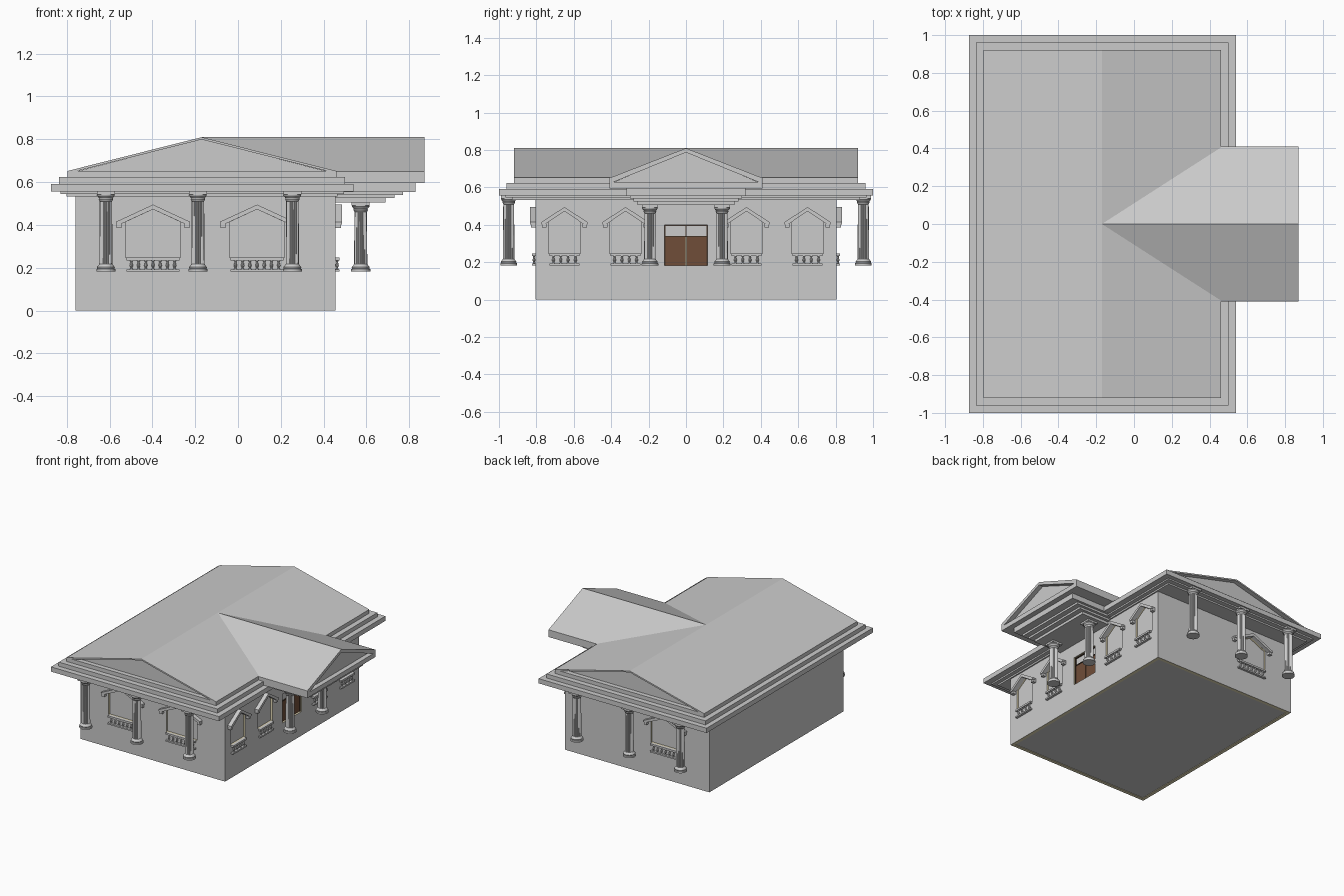
import bpy, bmesh, math
from mathutils import Matrix, Vector

if "Cube" in bpy.data.objects:
    bpy.data.objects.remove(bpy.data.objects["Cube"])


def material(name, rgb):
    m = bpy.data.materials.new(name)
    m.diffuse_color = (*rgb, 1)
    m.use_nodes = True
    m.node_tree.nodes["Principled BSDF"].inputs["Base Color"].default_value = m.diffuse_color
    return m


CREAM = material("cream_lining", (0.80, 0.72, 0.48))
BROWN = material("brown_wood", (0.16, 0.075, 0.04))
DARK = material("dark_frame", (0.06, 0.035, 0.02))


def box(bm, x0, x1, y0, y1, z0, z1):
    mat = Matrix.Translation(((x0 + x1) / 2, (y0 + y1) / 2, (z0 + z1) / 2))
    bmesh.ops.create_cube(bm, size=1, matrix=mat @ Matrix.Diagonal((x1 - x0, y1 - y0, z1 - z0, 1)))


def prism(bm, pts, axis, a, b):
    """Extrude a (horizontal, z) profile along x or y from a to b."""
    def place(p, d):
        return (d, p[0], p[1]) if axis == 'x' else (p[0], d, p[1])
    lo = [bm.verts.new(place(p, a)) for p in pts]
    hi = [bm.verts.new(place(p, b)) for p in pts]
    bm.faces.new(lo)
    bm.faces.new(hi[::-1])
    n = len(pts)
    for i in range(n):
        bm.faces.new((lo[i], lo[(i + 1) % n], hi[(i + 1) % n], hi[i]))


def lathe(bm, profile, segs, x, y, flutes=()):
    """Rings of (radius, z); rings listed in flutes get alternate vertices pulled in."""
    rings = []
    for k, (r, z) in enumerate(profile):
        ring = []
        for i in range(segs):
            q = r * (0.88 if k in flutes and i % 2 else 1)
            a = 2 * math.pi * i / segs
            ring.append(bm.verts.new((x + q * math.cos(a), y + q * math.sin(a), z)))
        rings.append(ring)
    for r0, r1 in zip(rings, rings[1:]):
        for i in range(segs):
            j = (i + 1) % segs
            bm.faces.new((r0[i], r0[j], r1[j], r1[i]))
    bm.faces.new(rings[0][::-1])
    bm.faces.new(rings[-1])


def finish(bm, name, mat=None, matrix=None, smooth=False):
    bmesh.ops.recalc_face_normals(bm, faces=bm.faces)
    if matrix:
        bm.transform(matrix)
    me = bpy.data.meshes.new(name)
    bm.to_mesh(me)
    bm.free()
    ob = bpy.data.objects.new(name, me)
    bpy.context.collection.objects.link(ob)
    if mat:
        me.materials.append(mat)
    if smooth:
        bpy.ops.object.select_all(action='DESELECT')
        ob.select_set(True)
        bpy.context.view_layer.objects.active = ob
        bpy.ops.object.shade_smooth_by_angle(angle=math.radians(30))
    return ob


X0, X1, Y = -0.76, 0.455, 0.805      # outer wall faces
T = 0.025                            # wall thickness
openings = bmesh.new()


# Windows: built facing -y, then turned onto their wall
def window(name, pos, turn, half, eave, count):
    M = Matrix.Translation(pos) @ Matrix.Rotation(turn, 4, 'Z')
    apex, z_eave, thick = 0.495, 0.415, 0.022
    slope = (apex - z_eave) / eave
    side = apex - thick - slope * half
    shape = [(-half, 0.248), (half, 0.248), (half, side), (0, apex - thick), (-half, side)]

    tmp = bmesh.new()
    prism(tmp, shape, 'y', -0.02, 0.06)
    tmp.transform(M)
    me = bpy.data.meshes.new("tmp")
    tmp.to_mesh(me)
    tmp.free()
    openings.from_mesh(me)
    bpy.data.meshes.remove(me)

    bm = bmesh.new()
    prism(bm, shape, 'y', 0.014, 0.02)
    finish(bm, name + "_pane", matrix=M)

    bm = bmesh.new()
    prism(bm, [(-eave, z_eave - 0.012), (-eave, z_eave), (0, apex), (eave, z_eave),
               (eave, z_eave - 0.012), (eave - 0.02, z_eave - 0.012), (0, apex - thick),
               (-eave + 0.02, z_eave - 0.012)], 'y', -0.03, 0.005)
    for s in (-1, 1):
        c = s * (eave - 0.014)
        box(bm, c - 0.012, c + 0.012, -0.025, 0.003, 0.385, z_eave - 0.01)
    finish(bm, name + "_hood", matrix=M)

    bm = bmesh.new()
    w = half - 0.005
    box(bm, -w, w, -0.018, 0.003, 0.234, 0.248)
    box(bm, -w, w, -0.018, 0.003, 0.182, 0.193)
    for i in range(count):
        c = (w - 0.022) * (2 * i / (count - 1) - 1)
        lathe(bm, [(0.007, 0.192), (0.004, 0.200), (0.008, 0.211), (0.004, 0.226),
                   (0.007, 0.235)], 8, c, -0.008)
    finish(bm, name + "_balustrade", matrix=M, smooth=True)


for i, x in enumerate((-0.397, 0.089)):
    window(f"front_window_{i}", (x, -Y, 0), 0, 0.128, 0.173, 7)
window("back_window", (-0.397, Y, 0), math.pi, 0.128, 0.173, 7)
for i, y in enumerate((-0.65, -0.323, 0.323, 0.65)):
    window(f"side_window_{i}", (X1, y, 0), math.pi / 2, 0.086, 0.123, 4)

# Walls: hollow shell with openings cut through
box(openings, X1 - 0.06, X1 + 0.02, -0.115, 0.115, 0.182, 0.40)
cut_openings = finish(openings, "opening_cutter")
bm = bmesh.new()
box(bm, X0 + T, X1 - T, -Y + T, Y - T, -0.1, 0.5)
cut_inside = finish(bm, "inside_cutter")
bm = bmesh.new()
box(bm, X0, X1, -Y, Y, 0, 0.54)
walls = finish(bm, "walls")
for c in (cut_inside, cut_openings):
    m = walls.modifiers.new("cut", 'BOOLEAN')
    m.operation, m.object, m.solver = 'DIFFERENCE', c, 'EXACT'
me = bpy.data.meshes.new_from_object(walls.evaluated_get(bpy.context.evaluated_depsgraph_get()))
walls.modifiers.clear()
walls.data = me
for c in (cut_inside, cut_openings):
    bpy.data.objects.remove(c)
# Cream on everything that is not the outer skin
me.materials.clear()
me.materials.append(material("wall_grey", (0.8, 0.8, 0.8)))
me.materials.append(CREAM)
for p in me.polygons:
    x, y, z = p.center
    outer = (abs(x - X0) < 1e-3 or abs(x - X1) < 1e-3 or abs(abs(y) - Y) < 1e-3 or z > 0.539)
    p.material_index = 0 if outer else 1

# Floor
bm = bmesh.new()
box(bm, X0 + T, X1 - T, -Y + T, Y - T, 0.004, 0.18)
finish(bm, "floor")

# Double door with glass transom
bm = bmesh.new()
for s in (-1, 1):
    box(bm, X1 - 0.024, X1 - 0.014, min(s * 0.002, s * 0.11), max(s * 0.002, s * 0.11), 0.182, 0.338)
finish(bm, "door_leaves", BROWN)
bm = bmesh.new()
box(bm, X1 - 0.022, X1 - 0.018, -0.11, 0.11, 0.338, 0.397)
finish(bm, "door_transom_glass")
bm = bmesh.new()
for y in (-0.112, 0.112):
    box(bm, X1 - 0.025, X1 - 0.01, y - 0.003, y + 0.003, 0.182, 0.40)
box(bm, X1 - 0.025, X1 - 0.01, -0.003, 0.003, 0.338, 0.40)
for z in (0.338, 0.397):
    box(bm, X1 - 0.025, X1 - 0.01, -0.115, 0.115, z - 0.003, z + 0.003)
finish(bm, "door_frame", DARK)

# Main cornice, stepped out and back in
bm = bmesh.new()
for x0, x1, y, z0, z1 in ((-0.80, 0.465, 0.93, 0.533, 0.545), (-0.83, 0.495, 0.965, 0.545, 0.556),
                          (-0.873, 0.54, 1.0, 0.556, 0.592), (-0.836, 0.50, 0.96, 0.592, 0.623),
                          (-0.797, 0.46, 0.92, 0.623, 0.652)):
    box(bm, x0, x1, -y, y, z0, z1)
finish(bm, "main_cornice")

# Main gable roof with recessed pediments
bm = bmesh.new()
prism(bm, [(-0.797, 0.652), (-0.17, 0.81), (0.46, 0.652), (0.415, 0.652), (-0.17, 0.799),
           (-0.752, 0.652)], 'y', -0.92, 0.92)
prism(bm, [(-0.755, 0.65), (-0.17, 0.80), (0.418, 0.65)], 'y', -0.885, 0.885)
finish(bm, "main_roof")

# Portico roof with recessed pediment
bm = bmesh.new()
prism(bm, [(-0.41, 0.63), (-0.41, 0.65), (0, 0.81), (0.41, 0.65), (0.41, 0.63), (0.385, 0.63),
           (0, 0.787), (-0.385, 0.63)], 'x', -0.17, 0.87)
prism(bm, [(-0.387, 0.628), (0, 0.79), (0.387, 0.628)], 'x', -0.16, 0.835)
box(bm, 0.3, 0.87, -0.41, 0.41, 0.595, 0.63)
finish(bm, "portico_roof")

# Portico cornice steps
bm = bmesh.new()
for x1, y, z0, z1 in ((0.83, 0.318, 0.555, 0.595), (0.77, 0.30, 0.54, 0.555),
                      (0.73, 0.28, 0.525, 0.54), (0.69, 0.26, 0.505, 0.525)):
    box(bm, 0.44, x1, -y, y, z0, z1)
finish(bm, "portico_cornice")


# Fluted columns
def column(name, x, y, top):
    b = 0.182
    bm = bmesh.new()
    lathe(bm, [(0.045, b), (0.045, b + 0.012), (0.040, b + 0.014), (0.042, b + 0.021),
               (0.035, b + 0.029), (0.032, b + 0.034), (0.031, b + 0.036), (0.029, top - 0.046),
               (0.030, top - 0.044), (0.034, top - 0.036), (0.032, top - 0.031),
               (0.041, top - 0.02), (0.041, top - 0.012)], 40, x, y, flutes=(6, 7))
    box(bm, x - 0.042, x + 0.042, y - 0.042, y + 0.042, top - 0.014, top)
    finish(bm, name, smooth=True)


for side, y in (("front", -0.948), ("back", 0.948)):
    for i, x in enumerate((-0.617, -0.187, 0.254)):
        column(f"{side}_column_{i}", x, y, 0.556)
for i, y in enumerate((-0.193, 0.193)):
    column(f"portico_column_{i}", 0.573, y, 0.506)
